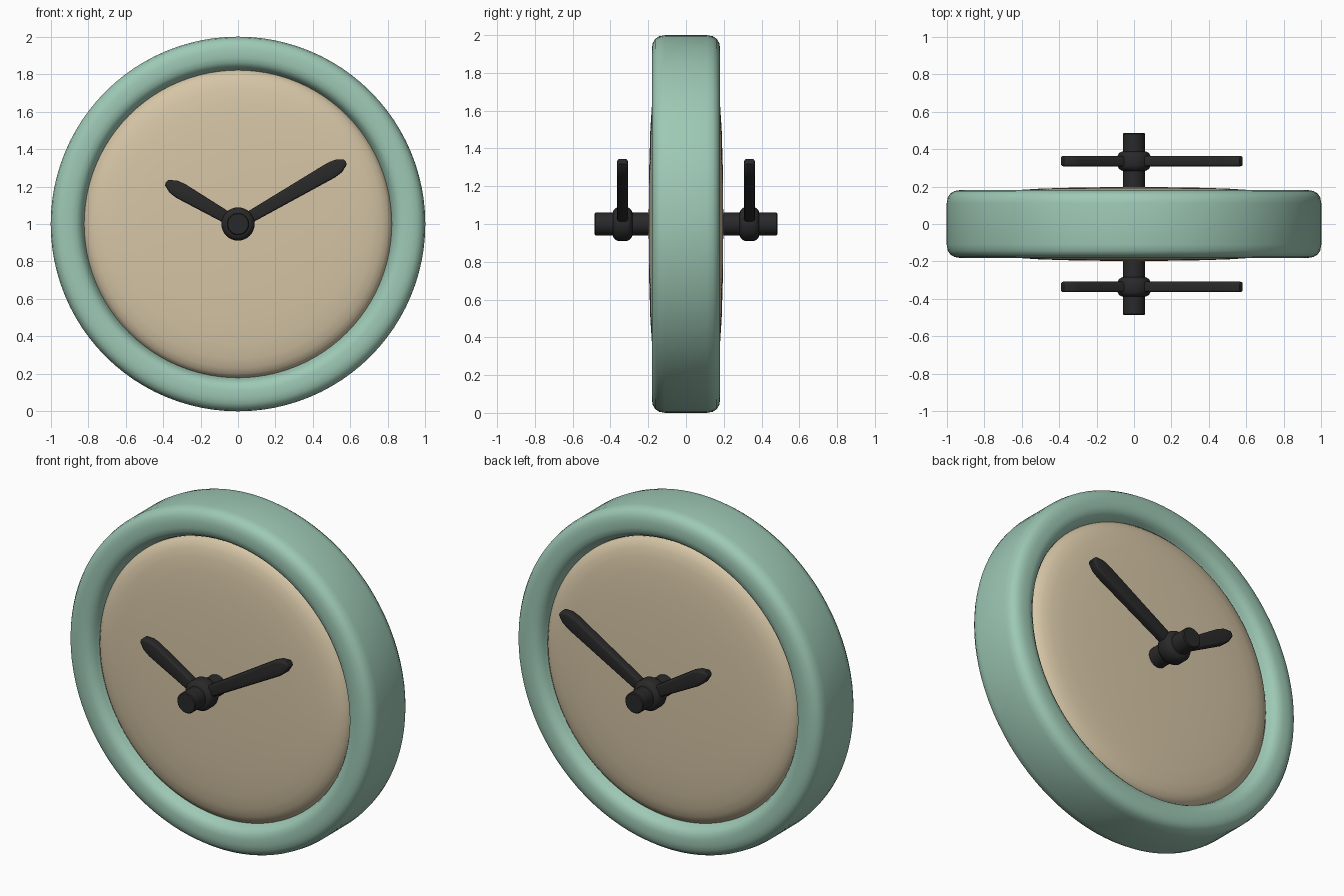
import bpy, bmesh, math
from mathutils import Matrix, Vector

if "Cube" in bpy.data.objects:
    bpy.data.objects.remove(bpy.data.objects["Cube"])

CZ = 1.0        # height of the clock axis
HAND_Y = 0.336  # distance of each pair of hands from the middle


def material(name, rgb):
    m = bpy.data.materials.new(name)
    m.diffuse_color = (*rgb, 1)
    m.use_nodes = True
    m.node_tree.nodes["Principled BSDF"].inputs["Base Color"].default_value = m.diffuse_color
    return m


GREEN = material("mint green", (0.34, 0.58, 0.46))
CREAM = material("cream", (0.67, 0.56, 0.38))
BLACK = material("charcoal", (0.022, 0.022, 0.022))


def finish(name, bm, mat, angle=40):
    bmesh.ops.remove_doubles(bm, verts=bm.verts, dist=1e-5)
    bmesh.ops.recalc_face_normals(bm, faces=bm.faces)
    me = bpy.data.meshes.new(name)
    bm.to_mesh(me)
    bm.free()
    me.materials.append(mat)
    ob = bpy.data.objects.new(name, me)
    bpy.context.collection.objects.link(ob)
    bpy.ops.object.select_all(action='DESELECT')
    ob.select_set(True)
    bpy.context.view_layer.objects.active = ob
    bpy.ops.object.shade_smooth_by_angle(angle=math.radians(angle))
    return ob


def lathe(name, profile, mat, steps, closed=False, y0=0.0, angle=40):
    """Spin (radius, y) points around the clock's front-to-back axis."""
    bm = bmesh.new()
    vs = [bm.verts.new((r, y + y0, CZ)) for r, y in profile]
    es = [bm.edges.new(p) for p in zip(vs, vs[1:])]
    if closed:
        es.append(bm.edges.new((vs[-1], vs[0])))
    bmesh.ops.spin(bm, geom=vs + es, cent=(0, 0, CZ), axis=(0, 1, 0),
                   angle=math.tau, steps=steps, use_merge=False)
    return finish(name, bm, mat, angle)


def both_sides(half):
    return half + [(r, -y) for r, y in reversed(half)]


# Rounded outer rim
rim = [(0.80, 0.08), (0.822, 0.115), (0.83, 0.14), (0.843, 0.16), (0.862, 0.175),
       (0.89, 0.181), (0.93, 0.181), (0.958, 0.176), (0.98, 0.163),
       (0.994, 0.142), (1.0, 0.11)]
lathe("rim", both_sides(rim), GREEN, 96, closed=True)

# Pillow-shaped dial, bulging on both sides
dial = [(0, 0.198), (0.3, 0.195), (0.5, 0.189), (0.64, 0.18), (0.72, 0.17),
        (0.77, 0.157), (0.80, 0.141), (0.82, 0.12), (0.826, 0.09)]
lathe("dial", both_sides(dial), CREAM, 96)

# Axle through the clock
axle = [(0, 0.485), (0.055, 0.485), (0.06, 0.48)]
lathe("axle", both_sides(axle), BLACK, 32)

# Hubs holding the hands
hub = [(0.05, 0.053), (0.066, 0.051), (0.08, 0.042), (0.089, 0.026)]
for side, s in (("front", -1), ("back", 1)):
    lathe(side + "_hub", both_sides(hub), BLACK, 32, closed=True, y0=s * HAND_Y)


def hand(name, length, degrees, y):
    """Flat tapered bar with a blunt point, rounded along its edges."""
    half = [(0.0, 0.03), (length - 0.09, 0.044), (length - 0.045, 0.038),
            (length - 0.004, 0.016)]
    outline = half + [(length, 0)] + [(a, -w) for a, w in reversed(half)]
    bm = bmesh.new()
    t = 0.028
    f = bm.faces.new([bm.verts.new((a, -t, w)) for a, w in outline])
    ext = bmesh.ops.extrude_face_region(bm, geom=[f])
    moved = [v for v in ext["geom"] if isinstance(v, bmesh.types.BMVert)]
    bmesh.ops.translate(bm, verts=moved, vec=(0, 2 * t, 0))
    edges = [e for e in bm.edges if abs(e.verts[0].co.y - e.verts[1].co.y) < 1e-6]
    bmesh.ops.bevel(bm, geom=edges, offset=0.012, segments=3, profile=0.5,
                    affect='EDGES', clamp_overlap=True)
    bmesh.ops.transform(bm, verts=bm.verts, matrix=Matrix.Translation(Vector((0, y, CZ)))
                        @ Matrix.Rotation(-math.radians(degrees), 4, 'Y'))
    finish(name, bm, BLACK)


# Hands on both faces
for side, s in (("front", -1), ("back", 1)):
    hand(side + "_minute_hand", 0.665, 30, s * HAND_Y)
    hand(side + "_hour_hand", 0.445, 150, s * HAND_Y)
